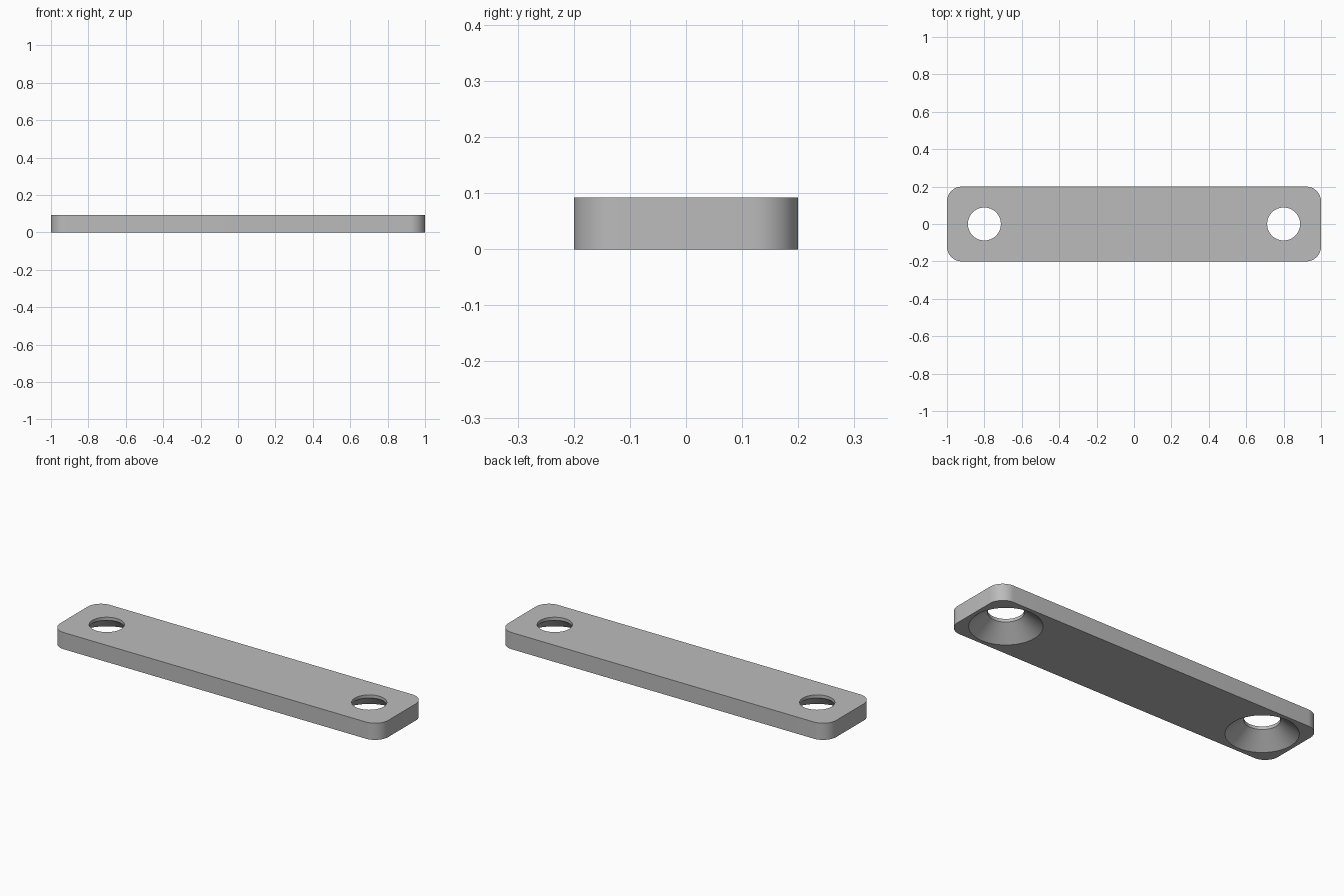
import bpy, bmesh, math

if "Cube" in bpy.data.objects:
    bpy.data.objects.remove(bpy.data.objects["Cube"])

LENGTH, WIDTH, THICK, CORNER = 2.0, 0.4, 0.092, 0.08
HOLE_X, HOLE_R, SINK_R, LAND = 0.8, 0.088, 0.178, 0.017
SEGS = 64

grey = bpy.data.materials.new("grey metal")
grey.diffuse_color = (0.5, 0.5, 0.5, 1)
grey.use_nodes = True
grey.node_tree.nodes["Principled BSDF"].inputs["Base Color"].default_value = grey.diffuse_color


def make_object(name, bm):
    bmesh.ops.recalc_face_normals(bm, faces=bm.faces[:])
    mesh = bpy.data.meshes.new(name)
    bm.to_mesh(mesh)
    bm.free()
    mesh.materials.append(grey)
    obj = bpy.data.objects.new(name, mesh)
    bpy.context.collection.objects.link(obj)
    return obj


# Flat bar with rounded vertical corners
bm = bmesh.new()
outline = []
for i, (sx, sy) in enumerate([(1, 1), (-1, 1), (-1, -1), (1, -1)]):
    cx, cy = sx * (LENGTH / 2 - CORNER), sy * (WIDTH / 2 - CORNER)
    for k in range(17):
        a = math.pi / 2 * (i + k / 16)
        outline.append(bm.verts.new((cx + CORNER * math.cos(a), cy + CORNER * math.sin(a), 0)))
base = bm.faces.new(outline)
top = bmesh.ops.extrude_face_region(bm, geom=[base])["geom"]
bmesh.ops.translate(bm, vec=(0, 0, THICK), verts=[v for v in top if isinstance(v, bmesh.types.BMVert)])
plate = make_object("mounting_plate", bm)


# Countersunk hole cutter: cone opening downwards with a short straight bore on top
def hole_cutter(name, x):
    bm = bmesh.new()
    cone_top = THICK - LAND
    slope = (SINK_R - HOLE_R) / cone_top
    over = 0.02
    profile = [(SINK_R + slope * over, -over), (HOLE_R, cone_top), (HOLE_R, THICK + over)]
    rings = [[bm.verts.new((x + r * math.cos(2 * math.pi * k / SEGS),
                            r * math.sin(2 * math.pi * k / SEGS), z)) for k in range(SEGS)]
             for r, z in profile]
    for low, high in zip(rings, rings[1:]):
        for k in range(SEGS):
            n = (k + 1) % SEGS
            bm.faces.new((low[k], low[n], high[n], high[k]))
    bm.faces.new(rings[0])
    bm.faces.new(rings[-1])
    return make_object(name, bm)


for side, x in (("left", -HOLE_X), ("right", HOLE_X)):
    cutter = hole_cutter(side + "_hole_cutter", x)
    cut = plate.modifiers.new(side + "_hole", 'BOOLEAN')
    cut.operation, cut.solver, cut.object = 'DIFFERENCE', 'EXACT', cutter
    # Apply the cut and discard the cutter
    bpy.context.view_layer.objects.active = plate
    bpy.ops.object.modifier_apply(modifier=cut.name)
    bpy.data.objects.remove(cutter)

# Smooth corners and bores, crisp rims
plate.select_set(True)
bpy.ops.object.shade_smooth_by_angle(angle=math.radians(30))
